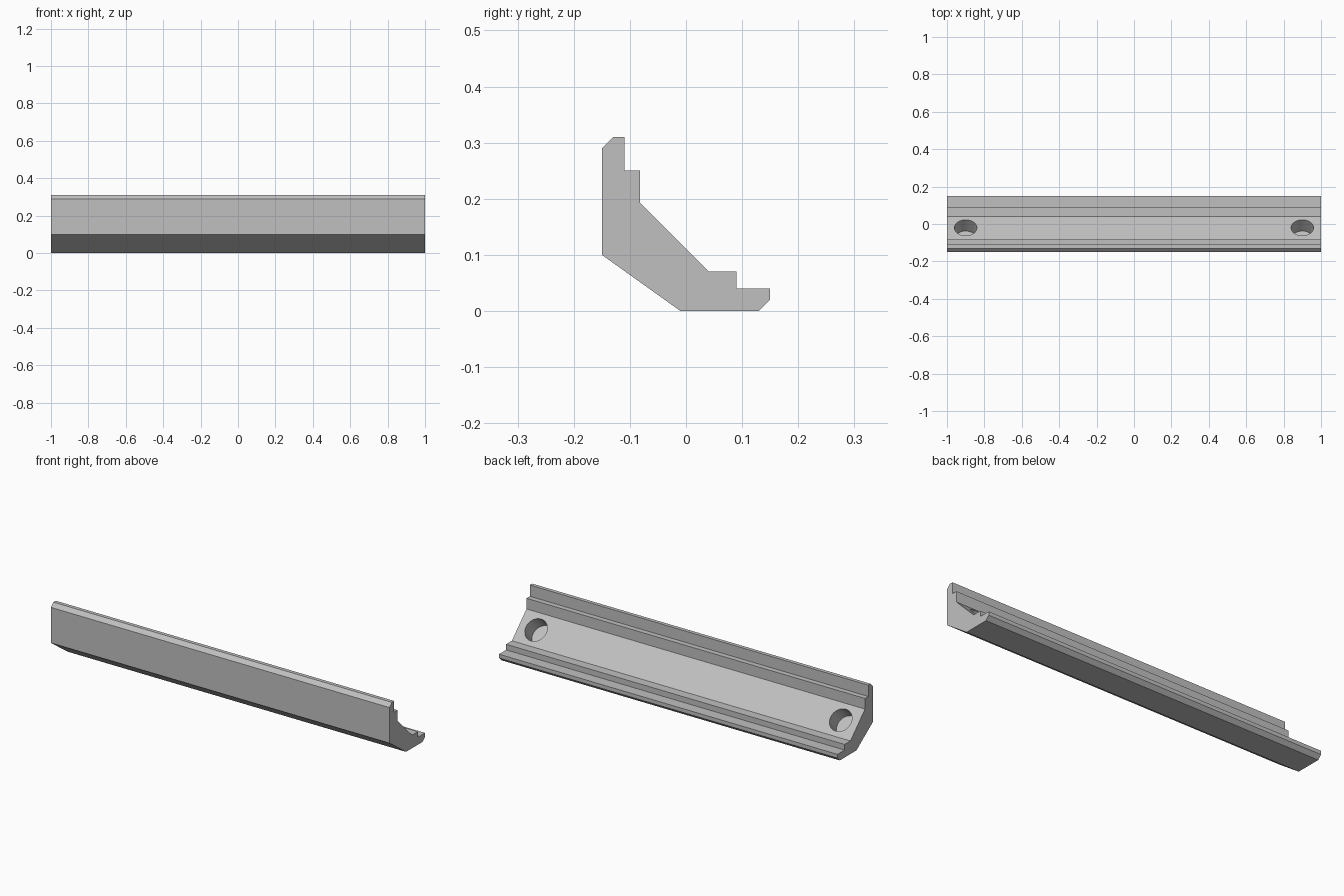
import bpy, bmesh, math
from mathutils import Vector

cube = bpy.data.objects.get("Cube")
if cube:
    bpy.data.objects.remove(cube, do_unlink=True)

# Single grey finish
grey = bpy.data.materials.new("light_grey")
grey.use_nodes = True
colour = (0.53, 0.53, 0.53, 1)
grey.diffuse_color = colour
grey.node_tree.nodes["Principled BSDF"].inputs["Base Color"].default_value = colour

# Stepped angle profile (y, z), extruded along x
profile = [(-0.15, 0.1), (-0.01, 0), (0.13, 0), (0.15, 0.02), (0.15, 0.04),
           (0.09, 0.04), (0.09, 0.07), (0.041, 0.07), (-0.082, 0.193),
           (-0.082, 0.25), (-0.11, 0.25), (-0.11, 0.31), (-0.13, 0.31), (-0.15, 0.29)]
bm = bmesh.new()
end = bm.faces.new([bm.verts.new((-1, y, z)) for y, z in profile])
extruded = bmesh.ops.extrude_face_region(bm, geom=[end])["geom"]
bmesh.ops.translate(bm, vec=(2, 0, 0),
                    verts=[v for v in extruded if isinstance(v, bmesh.types.BMVert)])
bmesh.ops.recalc_face_normals(bm, faces=bm.faces)
mesh = bpy.data.meshes.new("angle_rail")
bm.to_mesh(mesh)
bm.free()
rail = bpy.data.objects.new("angle_rail", mesh)
bpy.context.collection.objects.link(rail)
mesh.materials.append(grey)

# Blind round holes sunk square into the sloping face
normal = Vector((0, 1, 1)).normalized()
depth, length = 0.085, 0.2
for side in (-1, 1):
    mouth = Vector((side * 0.9, -0.02, 0.131))
    bpy.ops.mesh.primitive_cylinder_add(
        vertices=32, radius=0.06, depth=length,
        location=mouth + normal * (length / 2 - depth),
        rotation=(-math.pi / 4, 0, 0))
    cutter = bpy.context.object
    cutter.name = "hole_cutter"
    cutter.hide_render = True
    cutter.data.materials.append(grey)
    cut = rail.modifiers.new("hole", "BOOLEAN")
    cut.operation = "DIFFERENCE"
    cut.solver = "EXACT"
    cut.object = cutter
    bpy.ops.object.select_all(action="DESELECT")
    rail.select_set(True)
    bpy.context.view_layer.objects.active = rail
    bpy.ops.object.modifier_apply(modifier=cut.name)
    bpy.data.objects.remove(cutter, do_unlink=True)

# Round hole walls, crisp edges elsewhere
bpy.ops.object.shade_smooth_by_angle(angle=math.radians(25))
